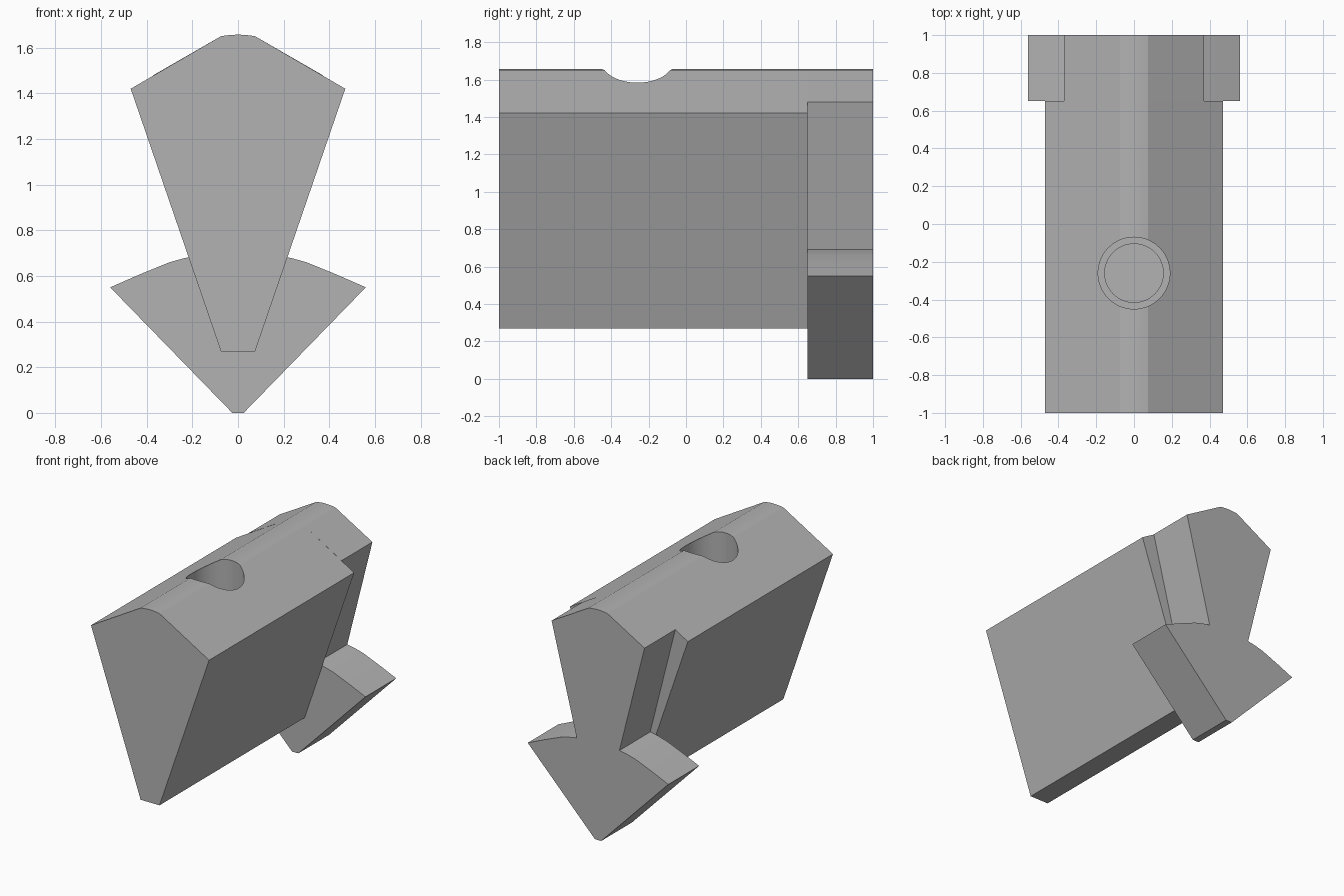
import bpy, bmesh, math
from mathutils import Matrix

cube = bpy.data.objects.get("Cube")
if cube:
    bpy.data.objects.remove(cube, do_unlink=True)

GREY = (0.45, 0.45, 0.45, 1)
grey = bpy.data.materials.new("plain_grey")
grey.use_nodes = True
grey.diffuse_color = GREY
grey.node_tree.nodes["Principled BSDF"].inputs["Base Color"].default_value = GREY


def make_object(name, bm):
    bmesh.ops.recalc_face_normals(bm, faces=bm.faces)
    mesh = bpy.data.meshes.new(name)
    bm.to_mesh(mesh)
    bm.free()
    mesh.materials.append(grey)
    ob = bpy.data.objects.new(name, mesh)
    bpy.context.collection.objects.link(ob)
    return ob


def prism(name, half, y0, y1):
    """Mirror a right-hand half outline (bottom to top) and extrude it along y."""
    outline = half + [(-x, z) for x, z in reversed(half) if x > 0]
    bm = bmesh.new()
    face = bm.faces.new([bm.verts.new((x, y0, z)) for x, z in outline])
    new = bmesh.ops.extrude_face_region(bm, geom=[face])["geom"]
    bmesh.ops.translate(bm, vec=(0, y1 - y0, 0),
                        verts=[v for v in new if isinstance(v, bmesh.types.BMVert)])
    return make_object(name, bm)


def shade(ob):
    bpy.ops.object.select_all(action="DESELECT")
    ob.select_set(True)
    bpy.context.view_layer.objects.active = ob
    bpy.ops.object.shade_smooth_by_angle(angle=math.radians(15))


# Shallow rounded ridge shared by both parts
RIDGE = [(x, 1.657 - 1.25 * x * x) for x in (0.075, 0.05, 0.025, 0)]

# Main wedge-shaped block
body = prism("wedge_body", [(0.075, 0.27), (0.47, 1.42)] + RIDGE, -1, 0.65)

# Narrow neck and spreading foot at the back
back = prism("neck_and_foot",
             [(0.025, 0), (0.56, 0.55), (0.43, 0.607), (0.30, 0.66), (0.235, 0.678),
              (0.17, 0.69), (0.37, 1.48)] + RIDGE, 0.65, 1)

# Stepped round socket in the top of the block
for name, radius, floor in (("socket_cutter", 0.19, 0.95), ("socket_step_cutter", 0.155, 0.7)):
    bm = bmesh.new()
    bmesh.ops.create_cone(bm, cap_ends=True, segments=64, radius1=radius, radius2=radius,
                          depth=2 - floor,
                          matrix=Matrix.Translation((0, -0.26, (2 + floor) / 2)))
    cutter = make_object(name, bm)
    cutter.hide_render = True
    cutter.hide_set(True)
    cutter.display_type = "WIRE"
    cut = body.modifiers.new(name, "BOOLEAN")
    cut.operation = "DIFFERENCE"
    cut.solver = "EXACT"
    cut.object = cutter

# Bake the cuts so shading sees the final faces
bpy.context.view_layer.update()
final = bpy.data.meshes.new_from_object(body.evaluated_get(bpy.context.evaluated_depsgraph_get()))
body.modifiers.clear()
body.data = final

for part in (body, back):
    shade(part)
